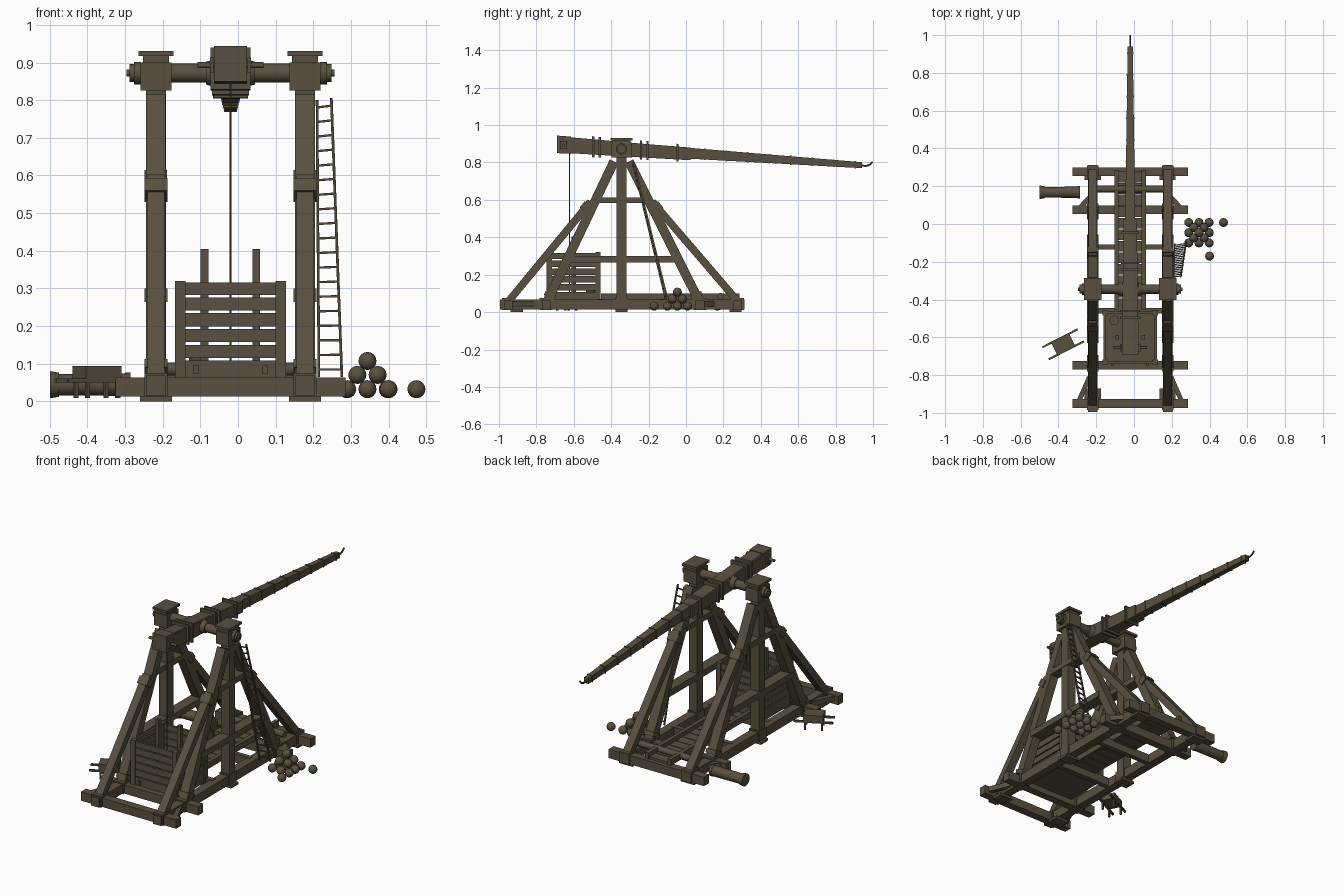
import bpy, bmesh, math
from mathutils import Vector, Matrix

wood = bpy.data.materials.new("dark weathered wood")
wood.diffuse_color = (0.10, 0.08, 0.05, 1)
CX = -0.02                      # centre line of the engine


def finish(name, bm):
    bmesh.ops.recalc_face_normals(bm, faces=bm.faces)
    me = bpy.data.meshes.new(name)
    bm.to_mesh(me)
    bm.free()
    me.materials.append(wood)
    ob = bpy.data.objects.new(name, me)
    bpy.context.collection.objects.link(ob)
    return ob


def box(name, x0, x1, y0, y1, z0, z1):
    bm = bmesh.new()
    m = Matrix.Translation(((x0+x1)/2, (y0+y1)/2, (z0+z1)/2)) @ Matrix.Diagonal((x1-x0, y1-y0, z1-z0, 1))
    bmesh.ops.create_cube(bm, size=1, matrix=m)
    return finish(name, bm)


def frame(p, q):
    p, q = Vector(p), Vector(q)
    d = (q-p).normalized()
    side = Vector((1, 0, 0)) if abs(d.x) < 0.7 else Vector((0, 1, 0))
    side = (side - d*side.dot(d)).normalized()
    up = d.cross(side)
    m = Matrix((side, up, d)).transposed().to_4x4()
    m.translation = (p+q)/2
    return m, (q-p).length


def beam(name, p, q, w, h):
    bm = bmesh.new()
    m, n = frame(p, q)
    bmesh.ops.create_cube(bm, size=1, matrix=m @ Matrix.Diagonal((w, h, n, 1)))
    return finish(name, bm)


def rod(name, p, q, r, r2=None, seg=12):
    bm = bmesh.new()
    m, n = frame(p, q)
    bmesh.ops.create_cone(bm, cap_ends=True, segments=seg, radius1=r,
                          radius2=r if r2 is None else r2, depth=n, matrix=m)
    ob = finish(name, bm)
    for f in ob.data.polygons:
        f.use_smooth = seg > 8 and len(f.vertices) == 4
    return ob


def loft(name, sections):
    # sections: (y, z, half width, half height)
    bm = bmesh.new()
    rings = [[bm.verts.new((CX+sx*w, y, z+sz*h)) for sx, sz in ((-1, -1), (1, -1), (1, 1), (-1, 1))]
             for y, z, w, h in sections]
    for a, b in zip(rings, rings[1:]):
        for i in range(4):
            bm.faces.new((a[i], a[(i+1) % 4], b[(i+1) % 4], b[i]))
    bm.faces.new(rings[0])
    bm.faces.new(rings[-1])
    return finish(name, bm)


# Two side frames
for side, s in (("left", -1), ("right", 1)):
    x = CX + s*0.198
    box(side+"_base_rail", x-0.025, x+0.025, -0.995, 0.312, 0.014, 0.068)
    for y in (-0.905, -0.345, 0.265):
        box(side+"_ground_pad", x-0.043, x+0.043, y-0.033, y+0.033, 0, 0.014)
    for y in (-0.95, -0.748, 0.277, 0.075, -0.345):
        box(side+"_joint_block", x-0.031, x+0.031, y-0.034, y+0.034, 0.012, 0.075)
    box(side+"_main_post", x-0.027, x+0.027, -0.371, -0.318, 0.06, 0.85)
    box(side+"_axle_bearing", x-0.041, x+0.041, -0.398, -0.29, 0.826, 0.9)
    box(side+"_bearing_top", x-0.035, x+0.035, -0.392, -0.296, 0.9, 0.92)
    box(side+"_bearing_cap", x-0.046, x+0.046, -0.403, -0.285, 0.917, 0.931)
    for t in (-1, 1):
        y = lambda d: -0.345 + t*d
        lo, hi = (0.395, 0.602) if t < 0 else (0.415, 0.62)
        beam(side+"_steep_brace", (x, y(0.04), 0.805), (x, y(lo), 0.06), 0.052, 0.05)
        beam(side+"_long_brace", (x, y(0.165), 0.59), (x, y(hi), 0.06), 0.046, 0.04)
        beam(side+"_brace_cuff", (x, y(0.178), 0.578), (x, y(0.205), 0.545), 0.062, 0.047)
        beam(side+"_foot_cuff", (x, y(lo-0.018), 0.1), (x, y(lo-0.008), 0.078), 0.062, 0.062)
    box(side+"_upper_tie", x-0.03, x+0.03, -0.47, -0.22, 0.582, 0.614)
    box(side+"_lower_tie", x-0.031, x+0.031, -0.63, -0.055, 0.264, 0.3)
    # flat knee braces between rail and cross beams
    beam(side+"_front_knee", (x+s*0.075, -0.94, 0.045), (x+s*0.018, -0.81, 0.045), 0.025, 0.03)
    beam(side+"_back_knee", (x+s*0.075, 0.08, 0.045), (x+s*0.018, 0.14, 0.045), 0.025, 0.03)
    # axle end collar and pin
    rod(side+"_axle_collar", (x+s*0.04, -0.345, 0.872), (x+s*0.058, -0.345, 0.872), 0.03)
    rod(side+"_axle_end", (x+s*0.058, -0.345, 0.872), (x+s*0.07, -0.345, 0.872), 0.024)
    rod(side+"_axle_pin", (x+s*0.07, -0.345, 0.872), (x+s*0.078, -0.345, 0.872), 0.009)

# Cross beams of the base
for y in (-0.95, -0.748, 0.277, 0.075):
    box("base_cross_beam", CX-0.305, CX+0.305, y-0.023, y+0.023, 0.012, 0.063)
for y in (-0.46, -0.122):
    box("inner_cross_beam", CX-0.19, CX+0.19, y-0.014, y+0.014, 0.02, 0.07)
rod("windlass_roller", (CX-0.19, 0.185, 0.085), (CX+0.19, 0.185, 0.085), 0.018)

# Sling trough with plank floor
for s in (-1, 1):
    box("trough_side", CX+s*0.072-0.011, CX+s*0.072+0.011, -0.455, 0.285, 0.065, 0.1)
for i in range(12):
    y = -0.45 + i*0.061
    box("trough_plank", CX-0.075, CX+0.075, y, y+0.056, 0.062, 0.076)

# Axle, throwing arm and its bands
rod("axle", (CX-0.24, -0.345, 0.872), (CX+0.24, -0.345, 0.872), 0.025)
ARM = lambda y: 0.898 - 0.069*(y+0.69)
half_h = lambda y: 0.043 - 0.014*(y+0.69)/0.71 if y < 0.02 else 0.029 - 0.013*(y-0.02)/0.92
half_w = lambda y: 0.037 - 0.0235*(y+0.69)/1.63
loft("throwing_arm", [(y, ARM(y), half_w(y), half_h(y)) for y in (-0.68, 0.02, 0.94)])
loft("arm_reinforcement", [(y, ARM(y)-0.003, half_w(y)+0.008, half_h(y)+e)
                           for y, e in ((-0.62, -0.001), (0.025, 0.005))])
loft("arm_butt_block", [(-0.69, 0.897, 0.044, 0.047), (-0.615, 0.892, 0.044, 0.046)])
for y in (-0.49, -0.455, -0.235, -0.2, -0.04):
    loft("rope_lashing", [(y-0.012, ARM(y), half_w(y)+0.019, half_h(y)+0.017),
                          (y, ARM(y)-0.001, half_w(y)+0.019, half_h(y)+0.017)])
for i in range(8):
    y = 0.1 + i*0.115
    loft("arm_band", [(y-0.004, ARM(y), half_w(y)+0.003, half_h(y)+0.003),
                      (y+0.004, ARM(y), half_w(y)+0.003, half_h(y)+0.003)])
hook = [(0.93, 0.785), (0.965, 0.781), (0.985, 0.79), (0.998, 0.803)]
for a, b in zip(hook, hook[1:]):
    rod("release_hook", (CX, *a), (CX, *b), 0.005, seg=8)
rod("butt_pin", (CX-0.088, -0.655, 0.893), (CX+0.088, -0.655, 0.893), 0.008)
for s in (-1, 1):
    box("butt_plate", CX+s*0.05-0.005, CX+s*0.05+0.005, -0.675, -0.635, 0.872, 0.914)
    rod("pivot_collar", (CX+s*0.04, -0.345, 0.872), (CX+s*0.065, -0.345, 0.872), 0.038, 0.03)
rod("hoist_rope", (CX, -0.622, 0.86), (CX, -0.622, 0.1), 0.003, seg=6)

# Counterweight crate
X0, X1, Y0, Y1 = CX-0.147, CX+0.147, -0.745, -0.457
box("crate_floor", X0+0.008, X1-0.008, Y0+0.008, Y1-0.008, 0.045, 0.075)
for x in (X0, X1-0.028):
    for y in (Y0, Y1-0.028):
        box("crate_corner", x, x+0.028, y, y+0.028, 0.05, 0.32)
for i in range(6):
    z0 = 0.073 + i*0.042
    z1 = min(z0+0.035, 0.316)
    for y in (Y0+0.006, Y1-0.018):
        box("crate_plank_across", X0+0.01, X1-0.01, y, y+0.012, z0, z1)
    for x in (X0+0.006, X1-0.018):
        box("crate_plank_along", x, x+0.012, Y0+0.01, Y1-0.01, z0, z1)
for s in (-1, 1):
    box("crate_upright", CX+s*0.069-0.01, CX+s*0.069+0.01, -0.612, -0.588, 0.06, 0.405)
    box("crate_peg", CX+s*0.092-0.007, CX+s*0.092+0.007, Y0-0.006, Y0+0.01, 0.072, 0.095)
rod("small_bucket", (-0.105, -0.51, 0.076), (-0.105, -0.51, 0.118), 0.02, 0.026)

# Ladder leaning on the right frame
foot = [Vector((0.215, -0.108, 0.065)), Vector((0.276, -0.098, 0.065))]
head = [Vector((0.21, -0.285, 0.8)), Vector((0.248, -0.28, 0.805))]
for a, b in zip(foot, head):
    beam("ladder_rail", a, b, 0.007, 0.009)
for i in range(19):
    t = (i+0.5)/19
    beam("ladder_rung", foot[0].lerp(head[0], t), foot[1].lerp(head[1], t), 0.006, 0.006)

# Stone shot pile
spots = [(0.29+0.054*i, 0.008-0.054*j, 0.032) for i in range(3) for j in range(3)]
spots += [(0.317+0.054*i, -0.019-0.054*j, 0.07) for i in range(2) for j in range(2)]
spots += [(0.344, -0.046, 0.107), (0.474, 0.008, 0.032), (0.4, -0.17, 0.032)]
for p in spots:
    bm = bmesh.new()
    bmesh.ops.create_uvsphere(bm, u_segments=12, v_segments=8, radius=0.024, matrix=Matrix.Translation(p))
    ob = finish("stone_shot", bm)
    for f in ob.data.polygons:
        f.use_smooth = True

# Cylinder lying on the ground at the left
rod("lying_log", (-0.485, 0.168, 0.044), (-0.29, 0.168, 0.044), 0.028, 0.03)
rod("log_end_rim", (-0.5, 0.168, 0.044), (-0.475, 0.168, 0.044), 0.036, 0.032)
rod("log_back_rim", (-0.3, 0.168, 0.044), (-0.285, 0.168, 0.044), 0.032)

# Hand barrow: tray, two carrying poles, four legs
place = Matrix.Translation((-0.375, -0.637, 0)) @ Matrix.Rotation(math.radians(27), 4, 'Z')
barrow = [box("barrow_tray", -0.053, 0.053, -0.04, 0.04, 0.06, 0.094)]
for s in (-1, 1):
    barrow.append(box("barrow_pole", -0.105, 0.105, s*0.036-0.005, s*0.036+0.005, 0.05, 0.061))
    for t in (-1, 1):
        barrow.append(box("barrow_leg", t*0.045-0.005, t*0.045+0.005, s*0.034-0.005, s*0.034+0.005, 0.008, 0.06))
for ob in barrow:
    ob.data.transform(place)
